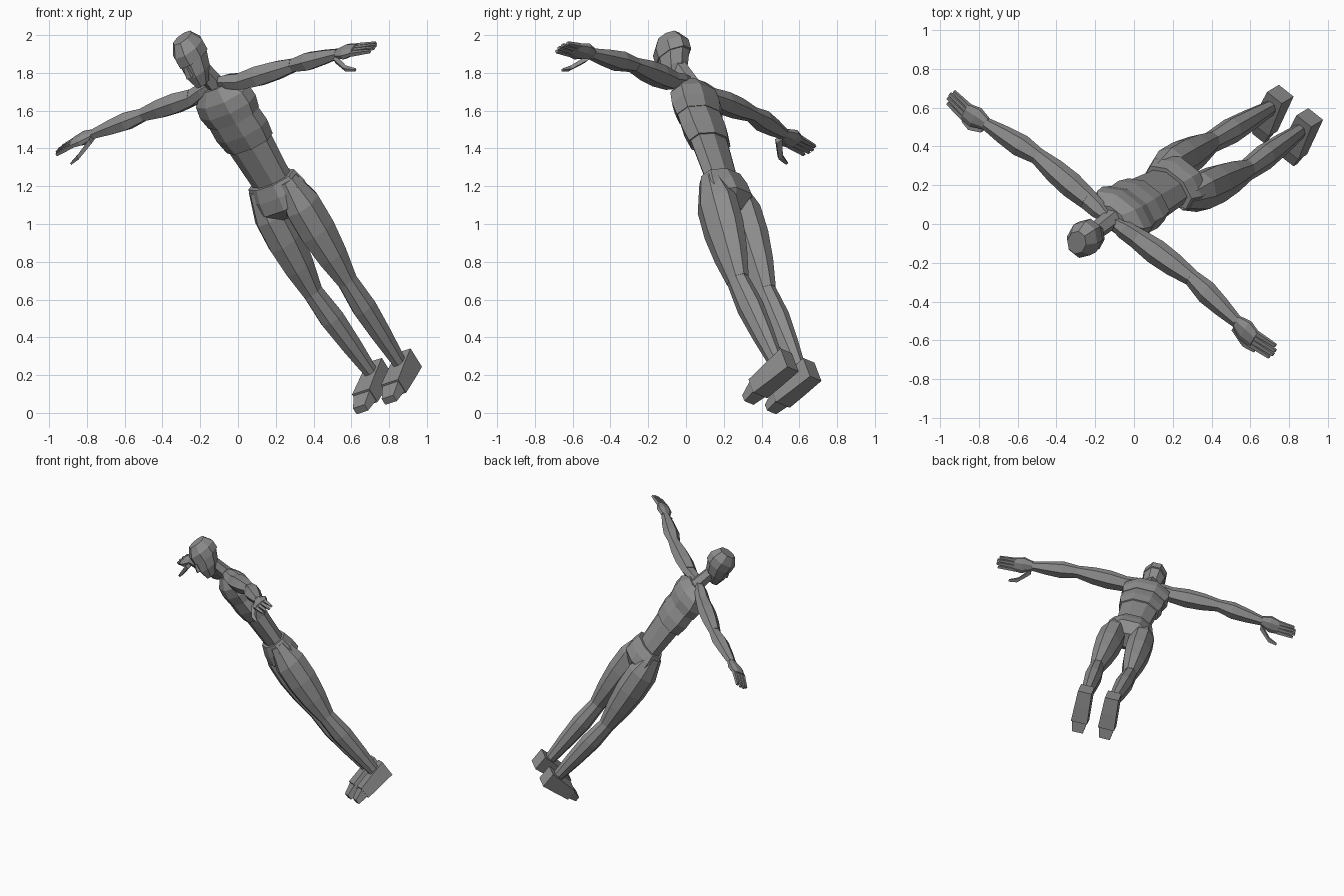
import bpy, bmesh
from math import cos, sin, pi
from mathutils import Matrix, Vector

cube = bpy.data.objects.get("Cube")
if cube:
    bpy.data.objects.remove(cube, do_unlink=True)

# Single matte grey
colour = (.27, .27, .27, 1)
grey = bpy.data.materials.new("mid_grey")
grey.use_nodes = True
grey.diffuse_color = colour
grey.node_tree.nodes["Principled BSDF"].inputs["Base Color"].default_value = colour

# Leaning body frame: left, back and up directions, origin between the shoulders
left = Vector((.76, -.6, .25)).normalized()
back = Vector((-.51, -.3, .8)).cross(left).normalized()
body_frame = Matrix((left, back, left.cross(back))).transposed().to_4x4()
body_frame.translation = (-.12, .02, 1.73)


def segment(name, start, end, widths, depth=1, taper=1, sides=8, mirror=False):
    """Skin evenly spaced polygon rings from one joint to the next.

    The rings lie square to the main axis of the segment. Depth is the ratio of
    the second cross axis to the first, and taper changes it towards the end.
    """
    direction = end - start
    main = max(range(3), key=lambda axis: abs(direction[axis]))
    across, through = [axis for axis in range(3) if axis != main]
    bm = bmesh.new()
    rings = []
    for step, width in enumerate(widths):
        along = step / (len(widths) - 1)
        centre = start.lerp(end, along)
        radius = width / 2 / cos(pi / sides)
        ratio = depth * (1 + (taper - 1) * along)
        ring = []
        for corner in range(sides):
            angle = (corner + .5) * 2 * pi / sides
            point = centre.copy()
            point[across] += radius * cos(angle)
            point[through] += radius * ratio * sin(angle)
            if mirror:
                point.x = -point.x
            ring.append(bm.verts.new(point))
        rings.append(ring)
    for lower, upper in zip(rings, rings[1:]):
        for i in range(sides):
            bm.faces.new((lower[i - 1], lower[i], upper[i], upper[i - 1]))
    bm.faces.new(rings[0])
    bm.faces.new(rings[-1])
    bmesh.ops.recalc_face_normals(bm, faces=bm.faces)
    mesh = bpy.data.meshes.new(name)
    bm.to_mesh(mesh)
    bm.free()
    mesh.materials.append(grey)
    part = bpy.data.objects.new(name, mesh)
    bpy.context.collection.objects.link(part)
    part.matrix_world = body_frame


# Joints on the centre line
chin = Vector((0, -.08, .07))
brow = Vector((0, -.03, .21))
crown = Vector((0, -.02, .33))
nose_tip = Vector((0, -.13, .15))
skull_base = Vector((0, -.02, .14))
neck_base = Vector((0, .01, 0))
chest_base = Vector((0, -.01, -.2))
rib_base = Vector((0, -.01, -.37))
waist_base = Vector((0, -.02, -.6))
crotch = Vector((0, -.04, -.81))

# Joints of the left limbs, also mirrored to the right
collar = Vector((.01, .01, .02))
shoulder = Vector((.17, 0, -.02))
elbow = Vector((.52, .01, -.03))
wrist = Vector((.85, -.03, -.03))
knuckles = Vector((.98, -.05, -.03))
thumb_root = Vector((.85, -.07, -.04))
thumb_joint = Vector((.93, -.14, -.08))
thumb_tip = Vector((.99, -.15, -.1))
hip = Vector((.1, -.03, -.62))
knee = Vector((.12, -.08, -1.26))
ankle = Vector((.1, -.05, -1.81))
heel = Vector((.1, .03, -1.85))
foot_ball = Vector((.1, -.21, -1.88))
toe_tip = Vector((.1, -.29, -1.9))

# Torso
segment("chest", neck_base, chest_base, widths=(.18, .32, .34, .31), depth=.6)
segment("ribs", chest_base, rib_base, widths=(.3, .31, .28), depth=.6)
segment("waist", rib_base, waist_base, widths=(.26, .23), depth=.57)
segment("pelvis", waist_base, crotch, widths=(.28, .32, .32, .14), depth=.6, taper=1.3)

# Neck and head
segment("neck", neck_base, skull_base, widths=(.09, .08), sides=6)
segment("face", chin, brow, widths=(.07, .13, .15), depth=1.2)
segment("cranium", brow, crown, widths=(.16, .16, .1), depth=1.25)
segment("nose", nose_tip, brow + Vector((0, -.09, 0)), widths=(.035, .02), depth=1.4, sides=4)

for prefix, mirror in (("left_", False), ("right_", True)):
    # Arm
    segment(prefix + "collar", collar, shoulder, widths=(.05, .09, .1), depth=.8, sides=6, mirror=mirror)
    segment(prefix + "upper_arm", shoulder, elbow, widths=(.1, .12, .11, .08), depth=.85, sides=6, mirror=mirror)
    segment(prefix + "forearm", elbow, wrist, widths=(.08, .11, .09, .06), depth=.8, sides=6, mirror=mirror)

    # Hand
    segment(prefix + "palm", wrist, knuckles, widths=(.07, .12, .1), depth=.6, taper=.6, mirror=mirror)
    for finger in range(4):
        offset = (finger - 1.5) * .026
        knuckle = knuckles + Vector((-.01, offset, 0))
        tip = knuckle + Vector((.14 - abs(offset) / 2, 0, -.02))
        segment(f"{prefix}finger_{finger + 1}", knuckle, tip, widths=(.023, .016), sides=4, mirror=mirror)
    segment(prefix + "thumb", thumb_root, thumb_joint, widths=(.04, .03), depth=.7, sides=4, mirror=mirror)
    segment(prefix + "thumb_tip", thumb_joint, thumb_tip, widths=(.03, .015), depth=.7, sides=4, mirror=mirror)

    # Leg
    segment(prefix + "thigh", hip, knee, widths=(.1, .18, .18, .15, .1), depth=1.2, mirror=mirror)
    segment(prefix + "shin", knee, ankle, widths=(.1, .12, .1, .07), depth=1.15, mirror=mirror)

    # Foot
    segment(prefix + "foot", heel, foot_ball, widths=(.1, .11, .12), depth=1.2, taper=.6, sides=4, mirror=mirror)
    segment(prefix + "toes", foot_ball, toe_tip, widths=(.11, .08), depth=.6, taper=.8, sides=4, mirror=mirror)
